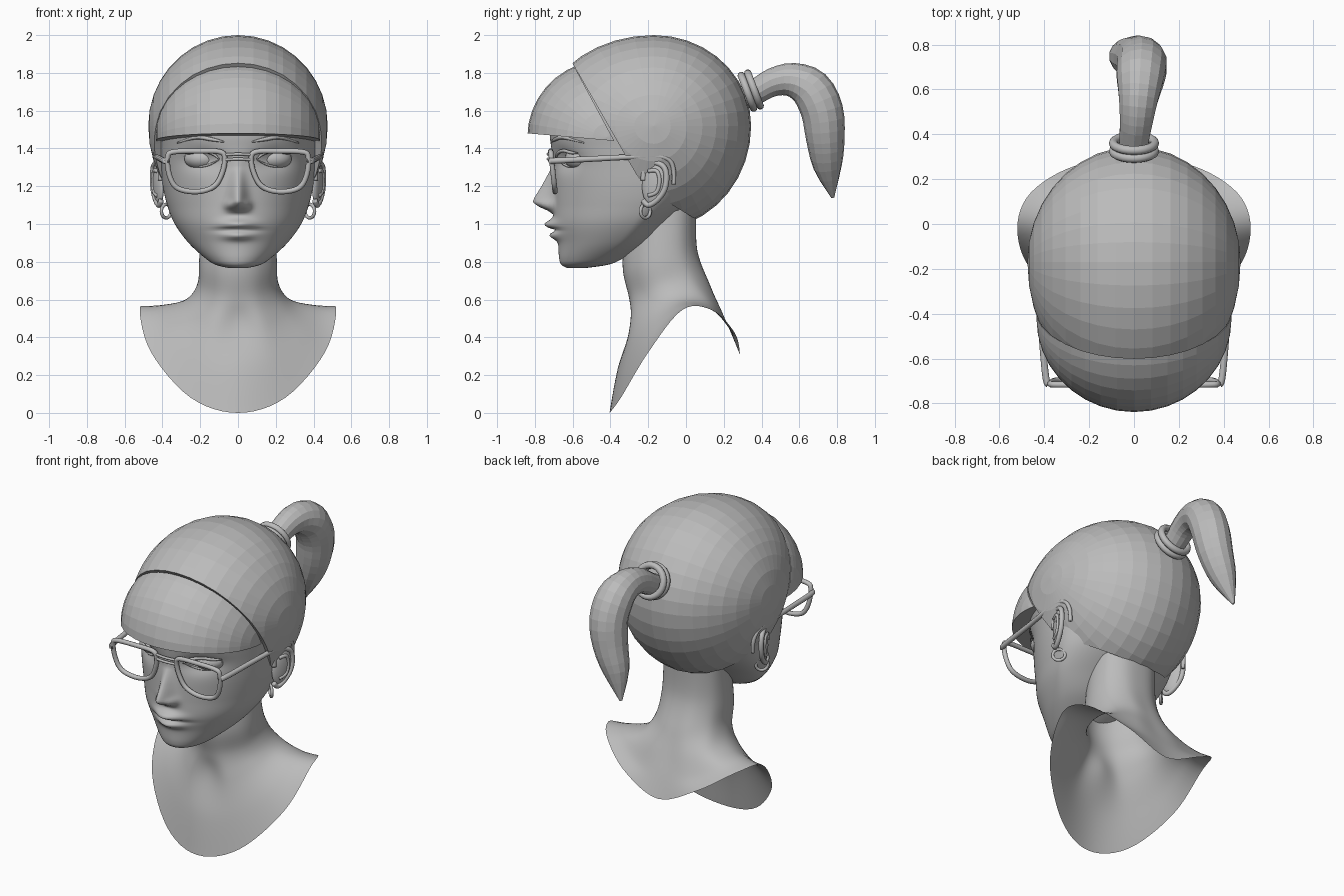
import bpy, bmesh, math
from mathutils import Vector as V, Matrix, Euler

if "Cube" in bpy.data.objects:
    bpy.data.objects.remove(bpy.data.objects["Cube"])

grey = bpy.data.materials.new("clay_grey")
grey.diffuse_color = (0.5, 0.5, 0.5, 1)
grey.use_nodes = True
grey.node_tree.nodes["Principled BSDF"].inputs["Base Color"].default_value = grey.diffuse_color


def finish(bm, name, smooth=True, mirror=False):
    bmesh.ops.recalc_face_normals(bm, faces=bm.faces)
    me = bpy.data.meshes.new(name)
    for f in bm.faces:
        f.smooth = smooth
    bm.to_mesh(me)
    bm.free()
    me.materials.append(grey)
    ob = bpy.data.objects.new(name, me)
    bpy.context.collection.objects.link(ob)
    if mirror:
        ob.modifiers.new("mirror", "MIRROR")
    return ob


def spline(P, n, closed=False):
    m, out = len(P), []
    g = lambda i: P[i % m] if closed else P[max(0, min(m - 1, i))]
    for i in range(m if closed else m - 1):
        a, b, c, d = g(i - 1), g(i), g(i + 1), g(i + 2)
        for k in range(n):
            t = k / n
            out.append(0.5 * (2 * b + (c - a) * t + (2 * a - 5 * b + 4 * c - d) * t ** 2
                              + (3 * b - a - 3 * c + d) * t ** 3))
    if not closed:
        out.append(P[-1].copy())
    return out


def loft(name, rings, closed=False, caps=True, smooth=True, mirror=False):
    bm = bmesh.new()
    R = [[bm.verts.new(p) for p in r] for r in rings]
    n = len(R[0])
    for i in range(len(R) if closed else len(R) - 1):
        a, b = R[i], R[(i + 1) % len(R)]
        for j in range(n):
            k = (j + 1) % n
            bm.faces.new((a[j], a[k], b[k], b[j]))
    if caps and not closed:
        bm.faces.new(R[0])
        bm.faces.new(R[-1])
    return finish(bm, name, smooth, mirror)


def tube(name, pts, ref, n=5, segs=10, closed=False, smooth=True, mirror=False):
    """Round tube along a smooth path; each point is (x, y, z, radius)."""
    P = spline([V(p) for p in pts], n, closed)
    m, rings = len(P), []
    for i, p in enumerate(P):
        if closed:
            a, b = P[i - 1], P[(i + 1) % m]
        else:
            a, b = P[max(i - 1, 0)], P[min(i + 1, m - 1)]
        T = (b.xyz - a.xyz).normalized()
        S = T.cross(V(ref)).normalized()
        U = S.cross(T)
        rings.append([p.xyz + p.w * (S * math.cos(w) + U * math.sin(w))
                      for w in (2 * math.pi * k / segs for k in range(segs))])
    return loft(name, rings, closed, True, smooth, mirror)


def hoop(name, c, axis, R, r, mirror=False):
    axis = V(axis).normalized()
    q = axis.to_track_quat('Z', 'Y')
    pts = [(*(V(c) + q @ V((R * math.cos(a), R * math.sin(a), 0))), r)
           for a in (2 * math.pi * k / 28 for k in range(28))]
    return tube(name, pts, axis, 1, 10, True, True, mirror)


def ball(segs, rings):
    """Unit sphere with its poles on the x axis."""
    bm = bmesh.new()
    bmesh.ops.create_uvsphere(bm, u_segments=segs, v_segments=rings, radius=1,
                              matrix=Matrix.Rotation(math.pi / 2, 4, 'Y'))
    return bm


def ellipsoid(name, c, r, rot=(0, 0, 0), mirror=True):
    bm = ball(24, 16)
    M = Euler(rot).to_matrix()
    for v in bm.verts:
        v.co = V(c) + M @ V((v.co.x * r[0], v.co.y * r[1], v.co.z * r[2]))
    return finish(bm, name, True, mirror)


def cut(bm, p, q, fill):
    """Remove everything on the lower left of the side-view line p to q."""
    d = (V(q) - V(p)).normalized()
    no = V((0, d.y, -d.x)) if d.x < 0 else V((0, -d.y, d.x))
    r = bmesh.ops.bisect_plane(bm, geom=bm.verts[:] + bm.edges[:] + bm.faces[:], dist=1e-5,
                               plane_co=(0, *p), plane_no=no, clear_inner=True)
    if fill:
        bmesh.ops.holes_fill(bm, edges=[e for e in r["geom_cut"]
                                        if isinstance(e, bmesh.types.BMEdge)])


# ---- head: rows of (z, front y, back y, half width, y of widest point) ----
ROWS = spline([V(k) for k in (
    (.767, -.63, -.53, .05, -.58), (.785, -.66, -.41, .12, -.52), (.82, -.672, -.33, .175, -.46),
    (.9, -.678, -.2, .262, -.36), (1.0, -.70, -.1, .335, -.28), (1.1, -.70, 0, .375, -.22),
    (1.2, -.70, .08, .398, -.2), (1.3, -.70, .18, .41, -.2), (1.4, -.713, .25, .42, -.2),
    (1.5, -.72, .28, .43, -.2), (1.65, -.69, .26, .42, -.2), (1.8, -.58, .15, .35, -.2),
    (1.92, -.4, 0, .2, -.2))], 10)
NOSE = ((1.05, 0), (1.07, .03), (1.09, .075), (1.115, .112), (1.14, .102),
        (1.2, .065), (1.3, .012), (1.36, 0))


def bump(v, c, s):
    return math.exp(-((v - c) / s) ** 2)


def relief(x, z):
    x = abs(x)
    d = 0
    for (z0, h0), (z1, h1) in zip(NOSE, NOSE[1:]):
        if z0 <= z < z1:
            d -= (h0 + (h1 - h0) * (z - z0) / (z1 - z0)) * bump(x, 0, .032 + .07 * max(0, 1.3 - z))
    d -= .028 * bump(x, .048, .022) * bump(z, 1.1, .024)           # nostril wings
    d -= .05 * bump(z, .997, .026) * bump(x, 0, .085)              # upper lip
    d -= .036 * bump(z, .938, .022) * bump(x, 0, .075)             # lower lip
    d += .024 * bump(z, .967, .009) * bump(x, 0, .1)               # mouth line
    d += .035 * bump(x, .19, .1) * bump(z, 1.34, .055)             # eye sockets
    return d


def head_point(row, t):
    z, yf, yb, w, yc = row
    x, c = w * math.sin(t), math.cos(t)
    if c <= 0:
        return V((x, yc - (yb - yc) * c, z))
    return V((x, yc - (yc - yf) * c + relief(x, z), z))


def face_y(x, z):
    row = min(ROWS, key=lambda r: abs(r[0] - z))
    return head_point(row, math.asin(x / row[3])).y


N = 56
angles = [math.copysign(math.pi * (abs(j) / N) ** 1.35, j) for j in range(-N + 1, N + 1)]
loft("head", [[head_point(r, t) for t in angles] for r in ROWS])

# ---- neck and bust: open shell, half rings from front to back ----
HALF = [
    [(0, -.32, 1.0), (.1, -.29, 1.0), (.17, -.2, 1.02), (.19, -.11, 1.05),
     (.17, -.02, 1.08), (.1, .04, 1.08), (0, .055, 1.08)],
    [(0, -.335, .77), (.1, -.305, .77), (.18, -.22, .79), (.205, -.12, .82),
     (.18, -.02, .85), (.1, .045, .86), (0, .06, .86)],
    [(0, -.30, .6), (.1, -.28, .61), (.19, -.19, .64), (.215, -.09, .68),
     (.19, .03, .70), (.1, .11, .69), (0, .13, .67)],
    [(0, -.29, .46), (.14, -.29, .46), (.25, -.18, .54), (.28, -.04, .595),
     (.24, .1, .60), (.13, .17, .57), (0, .185, .54)],
    [(0, -.36, .24), (.2, -.32, .27), (.37, -.19, .42), (.41, -.02, .56),
     (.36, .13, .55), (.18, .22, .46), (0, .235, .43)],
    [(0, -.405, .0), (.25, -.345, .08), (.46, -.2, .32), (.52, -.02, .545),
     (.46, .14, .545), (.26, .26, .42), (0, .285, .31)]]
full = [h + [(-x, y, z) for x, y, z in h[-2:0:-1]] for h in HALF]
across = [spline([V(p) for p in ring], 6, True) for ring in full]
columns = [spline(list(col), 7) for col in zip(*across)]
loft("neck_and_bust", list(zip(*columns)), caps=False)

# ---- hair cap ----
bm = ball(36, 18)
for v in bm.verts:
    x, y, z = v.co
    v.co = (x * .475, -.17 + y * (.515 if y > 0 else .6), 1.52 + z * (.48 if z > 0 else .55))
cut(bm, (-.17, 1.1), (-.6, 1.85), False)
cut(bm, (-.17, 1.16), (.06, 1.02), False)
hair = finish(bm, "hair_cap", False)
solid = hair.modifiers.new("thickness", "SOLIDIFY")
solid.thickness = .05

# ---- fringe ----
bm = ball(36, 18)
for v in bm.verts:
    v.co = (v.co.x * .435, -.42 + v.co.y * .42, 1.46 + v.co.z * .41)
cut(bm, (-.84, 1.48), (-.38, 1.44), True)
d = (V((-.6, 1.85)) - V((-.38, 1.44))).normalized()
r = bmesh.ops.bisect_plane(bm, geom=bm.verts[:] + bm.edges[:] + bm.faces[:], dist=1e-5,
                           plane_co=(0, -.38, 1.44), plane_no=(0, d.y, -d.x), clear_outer=True)
bmesh.ops.holes_fill(bm, edges=[e for e in r["geom_cut"] if isinstance(e, bmesh.types.BMEdge)])
finish(bm, "fringe", False)

# ---- ponytail and hair tie ----
tube("ponytail", [(0, .29, 1.66, .06), (0, .37, 1.70, .066), (.01, .46, 1.75, .075),
                  (.02, .56, 1.763, .09), (.03, .66, 1.715, .11), (.035, .72, 1.60, .112),
                  (.01, .738, 1.45, .102), (-.04, .75, 1.30, .075), (-.09, .777, 1.14, .008)],
     (1, 0, 0), 3, 14, smooth=False)
for k, (y, z) in enumerate(((.325, 1.70), (.36, 1.712))):
    hoop(f"hair_tie_{k}", (0, y, z), (0, .93, .35), .092, .02)

# ---- eyes, lids and brows ----
ellipsoid("eyeball", (.19, face_y(.19, 1.345) + .055, 1.345), (.095, .08, .06), (0, 0, .25))
for name, arc, r, out in (
        ("upper_lid", ((.1, 1.345), (.14, 1.375), (.2, 1.388), (.25, 1.378), (.29, 1.375)), .009, .014),
        ("lower_lid", ((.1, 1.34), (.15, 1.315), (.2, 1.305), (.25, 1.32), (.285, 1.36)), .006, .004),
        ("eyebrow", ((.075, 1.435), (.14, 1.448), (.22, 1.458), (.32, 1.43)), .01, .002)):
    tube(name, [(x, face_y(x, z) - out, z, r if 0 < i < len(arc) - 1 else r * .4)
                for i, (x, z) in enumerate(arc)], (0, 1, 0), 5, 8, mirror=True)

# ---- ears and earrings ----
ellipsoid("ear", (.422, -.17, 1.215), (.022, .065, .115), (-.15, 0, -.35))
rim = [(-.225, 1.23), (-.22, 1.305), (-.175, 1.327), (-.12, 1.305), (-.103, 1.25), (-.115, 1.18),
       (-.155, 1.125), (-.2, 1.1), (-.228, 1.125)]
tube("ear_rim", [(.43 + .36 * (y + .165), y, z, .015) for y, z in rim], (1, 0, 0), mirror=True)
fold = [(-.2, 1.28), (-.155, 1.28), (-.14, 1.23), (-.155, 1.17), (-.2, 1.15)]
tube("ear_fold", [(.44 + .36 * (y + .165), y, z, .011) for y, z in fold], (1, 0, 0), mirror=True)
hoop("earring", (.37 + .01, -.215, 1.068), (.7, .7, 0), .036, .009, True)

# ---- glasses ----
lens = [(.07, 1.35), (.095, 1.382), (.2, 1.386), (.34, 1.382), (.372, 1.355), (.366, 1.27),
        (.335, 1.202), (.275, 1.175), (.19, 1.174), (.12, 1.205), (.082, 1.275)]
tube("lens_rim", [(x, -.717 + .11 * (1.39 - z), z, .014) for x, z in lens], (0, 1, 0),
     closed=True, mirror=True)
for k, z in enumerate((1.34, 1.366)):
    tube(f"glasses_bridge_{k}", [(-.075, -.715, z, .008), (0, -.73, z + .004, .008),
                                 (.075, -.715, z, .008)], (0, 0, 1))
tube("glasses_temple", [(.37, -.712, 1.335, .016), (.392, -.69, 1.335, .016), (.415, -.45, 1.347, .015),
                        (.435, -.25, 1.357, .014), (.44, -.14, 1.358, .013), (.435, -.085, 1.335, .012),
                        (.425, -.065, 1.28, .012), (.42, -.065, 1.21, .011)], (1, 0, 0), mirror=True)
